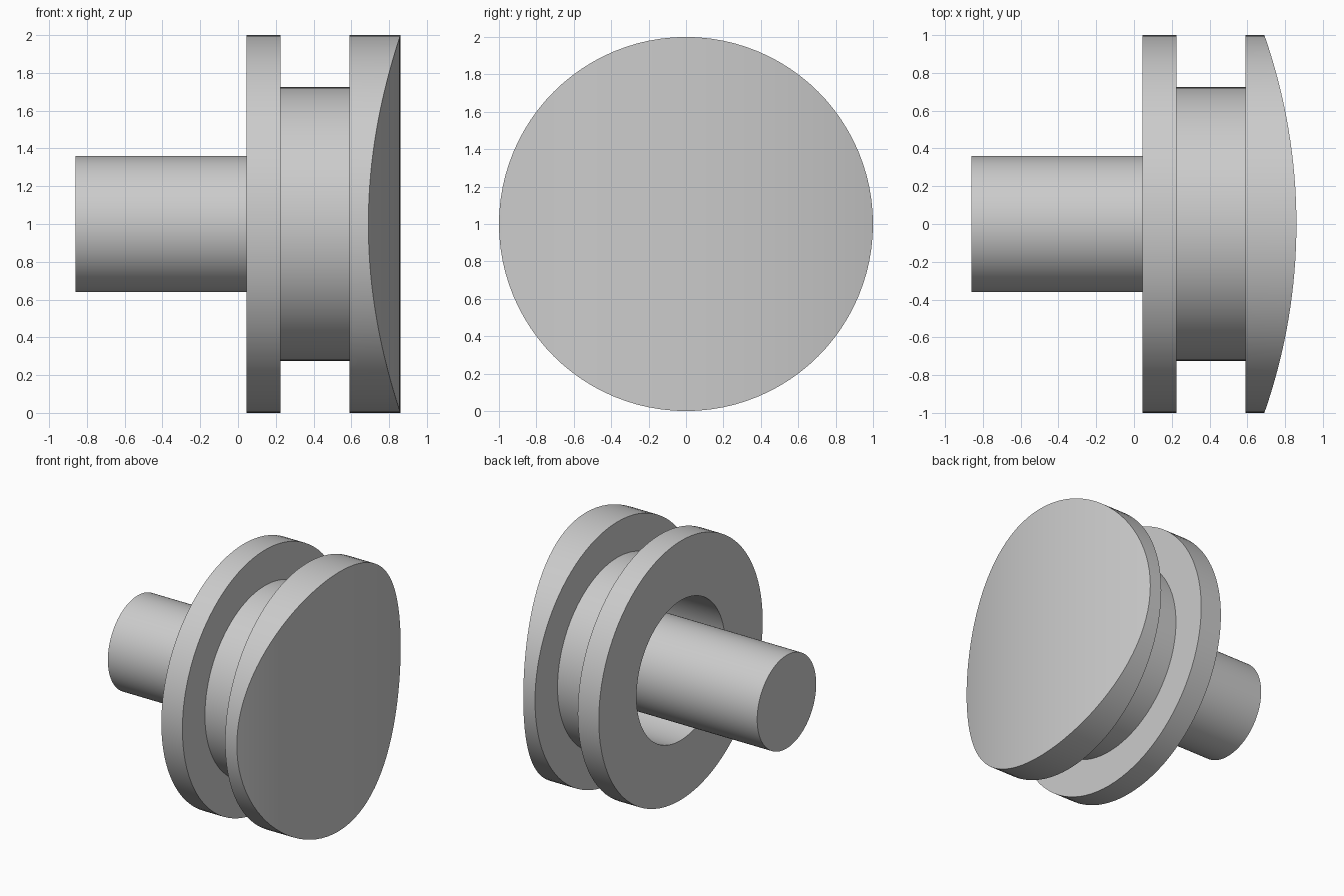
import bpy, bmesh, math

cube = bpy.data.objects.get("Cube")
if cube:
    bpy.data.objects.remove(cube, do_unlink=True)

SIDES = 96
CROWN, EDGE = 0.86, 0.69          # x of the bowed face at its middle and at its sides
RISE = CROWN - EDGE
BOW = (1 + RISE ** 2) / (2 * RISE)  # radius of the bowed face

grey = bpy.data.materials.new("Plain grey")
grey.use_nodes = True
colour = (0.6, 0.6, 0.6, 1)
grey.diffuse_color = colour
grey.node_tree.nodes["Principled BSDF"].inputs["Base Color"].default_value = colour


def ring(bm, x, r):
    """Circle of vertices around the x axis; x may depend on y."""
    verts = []
    for i in range(SIDES):
        a = math.tau * i / SIDES
        y, z = r * math.cos(a), r * math.sin(a)
        verts.append(bm.verts.new((x(y) if callable(x) else x, y, z + 1)))
    return verts


def bowed(y):
    return CROWN - BOW + math.sqrt(BOW ** 2 - y ** 2)


# One turned body: shaft, bore, flange, groove and bowed head
profile = [(-0.86, 0.36), (0.59, 0.36),   # shaft
           (0.59, 0.54), (0.045, 0.54),   # bore floor and wall
           (0.045, 1), (0.225, 1),        # flange
           (0.225, 0.725), (0.59, 0.725),  # groove
           (0.59, 1), (bowed, 1)]         # head rim

bm = bmesh.new()
rings = [ring(bm, x, r) for x, r in profile]
for a, b in zip(rings, rings[1:]):
    for i in range(SIDES):
        j = (i + 1) % SIDES
        bm.faces.new((a[i], a[j], b[j], b[i]))
bm.faces.new(rings[0])            # shaft end

# Bowed face in vertical strips joining the upper and lower rim
rim = rings[-1]
for i in range(SIDES // 2):
    strip = [rim[i], rim[i + 1], rim[-i - 1], rim[-i]]
    bm.faces.new(list(dict.fromkeys(strip)))

bmesh.ops.recalc_face_normals(bm, faces=bm.faces)
mesh = bpy.data.meshes.new("grooved_knob")
bm.to_mesh(mesh)
bm.free()
mesh.materials.append(grey)
knob = bpy.data.objects.new("grooved_knob", mesh)
bpy.context.collection.objects.link(knob)

bpy.ops.object.select_all(action="DESELECT")
knob.select_set(True)
bpy.context.view_layer.objects.active = knob
bpy.ops.object.shade_smooth_by_angle(angle=math.radians(30))
